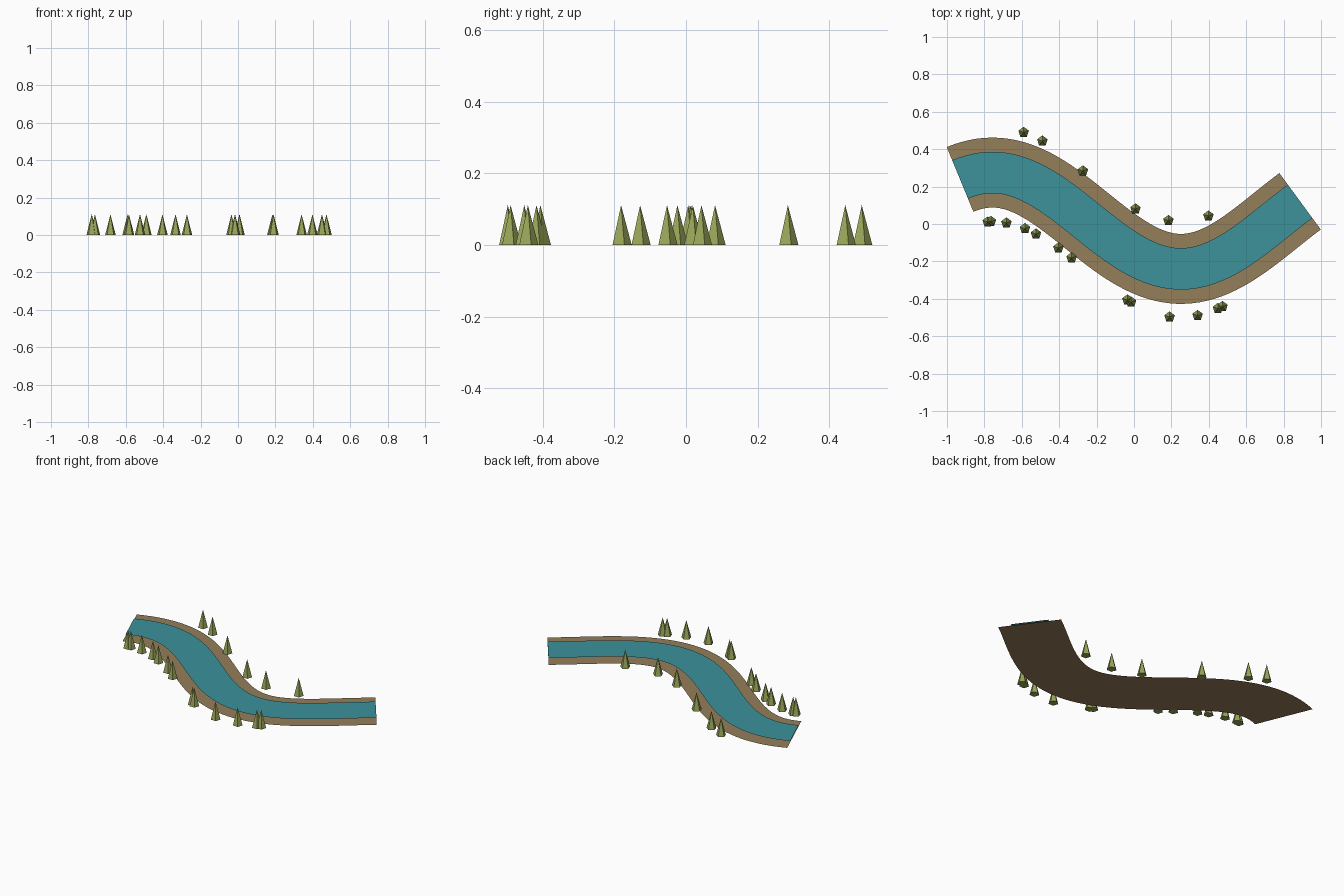
import bpy, bmesh, math
from mathutils import Matrix

cube = bpy.data.objects.get("Cube")
if cube:
    bpy.data.objects.remove(cube, do_unlink=True)


def make_material(name, rgb):
    mat = bpy.data.materials.new(name)
    mat.use_nodes = True
    linear = [((c / 255 + 0.055) / 1.055) ** 2.4 for c in rgb] + [1.0]
    mat.diffuse_color = linear
    mat.node_tree.nodes["Principled BSDF"].inputs["Base Color"].default_value = linear
    return mat


def add_object(name, bm, mat):
    mesh = bpy.data.meshes.new(name)
    bm.to_mesh(mesh)
    bm.free()
    mesh.materials.append(mat)
    obj = bpy.data.objects.new(name, mesh)
    bpy.context.collection.objects.link(obj)
    return obj


# River course: a cosine wave between two x limits
START, END, STEPS = -0.93, 0.888, 64
CREST, HALF_WAVE, AMPLITUDE, MIDDLE = -0.757, 1.008, 0.2575, 0.0175


def ribbon(name, half_width, z, mat):
    bm = bmesh.new()
    previous = None
    for i in range(STEPS + 1):
        x = START + (END - START) * i / STEPS
        angle = math.pi * (x - CREST) / HALF_WAVE
        y = MIDDLE + AMPLITUDE * math.cos(angle)
        slope = -AMPLITUDE * math.pi / HALF_WAVE * math.sin(angle)
        length = math.hypot(1, slope)
        nx, ny = -slope / length * half_width, half_width / length
        pair = (bm.verts.new((x - nx, y - ny, z)), bm.verts.new((x + nx, y + ny, z)))
        if previous:
            bm.faces.new((previous[0], pair[0], pair[1], previous[1]))
        previous = pair
    return add_object(name, bm, mat)


earth = make_material("earth brown", (149, 126, 91))
teal = make_material("water teal", (60, 146, 154))
olive = make_material("tree olive", (152, 163, 88))

ribbon("river_bank", 0.187, 0.0, earth)
ribbon("river_water", 0.111, 0.009, teal)

# Trees along both banks: five-sided cones
RADIUS, HEIGHT = 0.0295, 0.111
north_trees = [(-0.59, 0.49), (-0.49, 0.444), (-0.273, 0.284),
               (0.008, 0.081), (0.184, 0.019), (0.398, 0.043)]
south_trees = [(-0.782, 0.011), (-0.765, 0.014), (-0.682, 0.006), (-0.583, -0.024),
               (-0.524, -0.053), (-0.404, -0.128), (-0.334, -0.181), (-0.035, -0.406),
               (-0.016, -0.417), (0.19, -0.497), (0.34, -0.489), (0.449, -0.451),
               (0.473, -0.441)]


def tree(name, x, y):
    bm = bmesh.new()
    tip = bm.verts.new((x, y, HEIGHT))
    ring = []
    for k in range(5):
        a = math.pi / 2 + k * math.tau / 5
        ring.append(bm.verts.new((x + RADIUS * math.cos(a), y + RADIUS * math.sin(a), 0)))
    for k in range(5):
        bm.faces.new((ring[k], ring[(k + 1) % 5], tip))
    bm.faces.new(ring[::-1])
    add_object(name, bm, olive)


for side, spots in (("north", north_trees), ("south", south_trees)):
    for n, (x, y) in enumerate(spots, 1):
        tree(f"{side}_tree_{n}", x, y)
